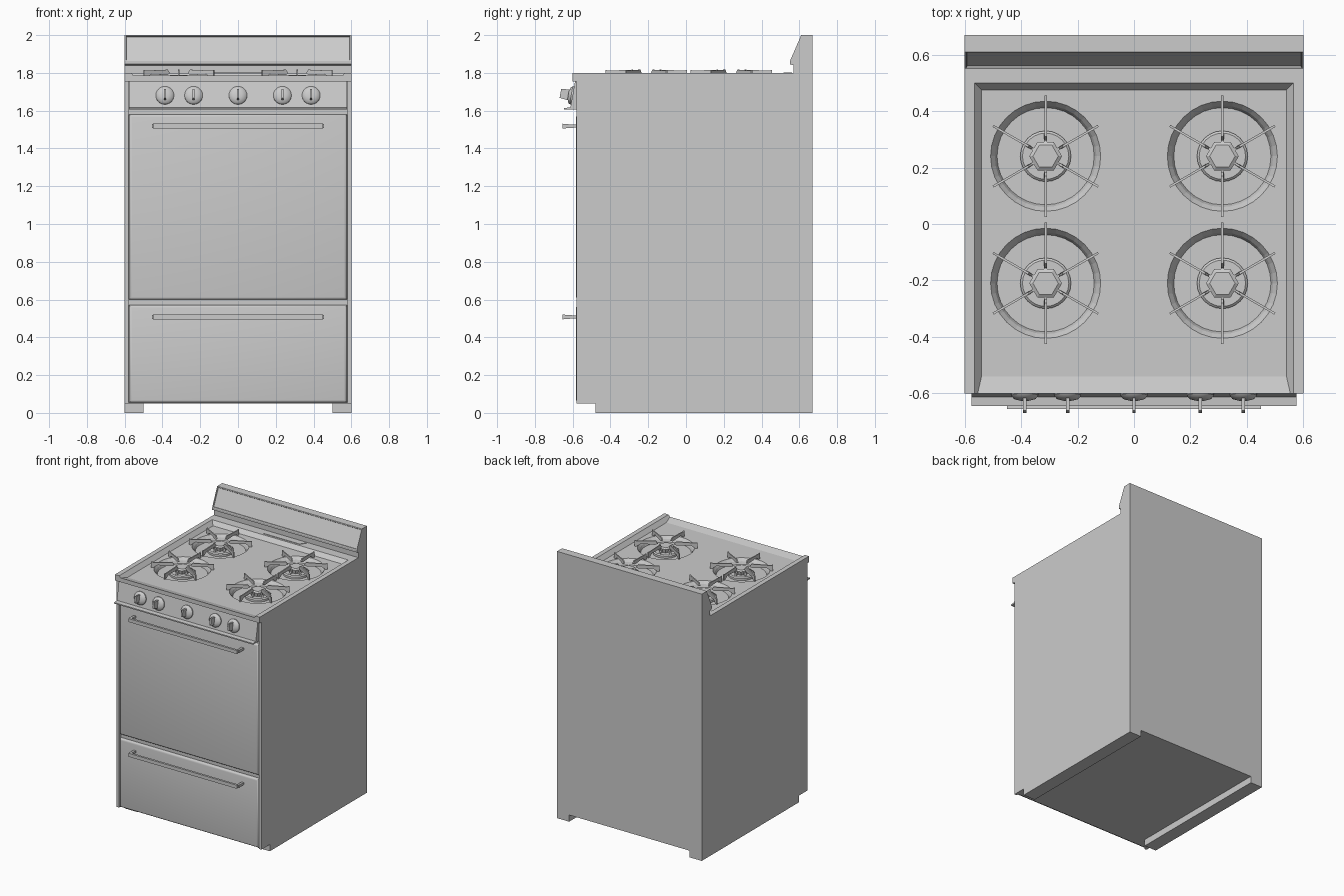
import bpy, bmesh, math
from mathutils import Matrix, Vector

if "Cube" in bpy.data.objects:
    bpy.data.objects.remove(bpy.data.objects["Cube"])

enamel = bpy.data.materials.new("grey enamel")
enamel.diffuse_color = (0.6, 0.6, 0.6, 1)
enamel.use_nodes = True
enamel.node_tree.nodes["Principled BSDF"].inputs["Base Color"].default_value = enamel.diffuse_color


def finish(name, bm, smooth=False):
    bmesh.ops.recalc_face_normals(bm, faces=bm.faces)
    me = bpy.data.meshes.new(name)
    bm.to_mesh(me)
    bm.free()
    me.materials.append(enamel)
    ob = bpy.data.objects.new(name, me)
    bpy.context.collection.objects.link(ob)
    if smooth:
        bpy.ops.object.select_all(action='DESELECT')
        ob.select_set(True)
        bpy.context.view_layer.objects.active = ob
        bpy.ops.object.shade_smooth_by_angle(angle=math.radians(35))
    return ob


def add_box(bm, x0, x1, y0, y1, z0, z1):
    m = Matrix.Translation(((x0 + x1) / 2, (y0 + y1) / 2, (z0 + z1) / 2))
    m = m @ Matrix.Diagonal((x1 - x0, y1 - y0, z1 - z0, 1))
    return bmesh.ops.create_cube(bm, size=1, matrix=m)["verts"]


def add_prism(bm, pts, half, matrix=Matrix()):
    """Extrude a (y, z) outline along x from -half to half."""
    a = [bm.verts.new(matrix @ Vector((-half, y, z))) for y, z in pts]
    b = [bm.verts.new(matrix @ Vector((half, y, z))) for y, z in pts]
    bm.faces.new(a)
    bm.faces.new(b[::-1])
    n = len(pts)
    return [bm.faces.new((a[i], b[i], b[(i + 1) % n], a[(i + 1) % n])) for i in range(n)]


def add_frustum(bm, low, high):
    """Box between two rectangles (x, y0, y1, z)."""
    rings = [[bm.verts.new(p) for p in ((-x, a, z), (x, a, z), (x, b, z), (-x, b, z))]
             for x, a, b, z in (low, high)]
    lo, hi = rings
    bm.faces.new(lo)
    bm.faces.new(hi)
    for i in range(4):
        j = (i + 1) % 4
        bm.faces.new((lo[i], lo[j], hi[j], hi[i]))


def add_lathe(bm, profile, sides, matrix):
    """Closed stack of rings (radius, z) around z."""
    rings = []
    for r, z in profile:
        rings.append([bm.verts.new(matrix @ Vector((r * math.cos(t), r * math.sin(t), z)))
                      for t in (2 * math.pi * k / sides for k in range(sides))])
    for lo, hi in zip(rings, rings[1:]):
        for i in range(sides):
            j = (i + 1) % sides
            bm.faces.new((lo[i], lo[j], hi[j], hi[i]))
    bm.faces.new(rings[0])
    bm.faces.new(rings[-1])


def cut(target, cutter):
    mod = target.modifiers.new("cut", 'BOOLEAN')
    mod.operation = 'DIFFERENCE'
    mod.solver = 'EXACT'
    mod.object = cutter
    bpy.context.view_layer.objects.active = target
    bpy.ops.object.modifier_apply(modifier=mod.name)
    bpy.data.objects.remove(cutter)


BURNERS = [(x, y) for x in (-0.313, 0.313) for y in (-0.21, 0.24)]

# Main body with top lip and sloped backguard
bm = bmesh.new()
outline = [(-0.56, 0.05), (-0.56, 1.755), (-0.6, 1.755), (-0.6, 1.8), (0.57, 1.8), (0.57, 1.84),
           (0.55, 1.846), (0.55, 1.862), (0.61, 2.0), (0.67, 2.0), (0.67, 0.05)]
sides = add_prism(bm, outline, 0.6)
bmesh.ops.recalc_face_normals(bm, faces=bm.faces)
bmesh.ops.inset_region(bm, faces=[sides[7]], thickness=0.009, depth=0)
bmesh.ops.inset_region(bm, faces=[sides[7]], thickness=0.003, depth=-0.006)
body = finish("body", bm)

# Sunken cooktop and burner bowls
bm = bmesh.new()
add_frustum(bm, (0.54, -0.54, 0.475, 1.77), (0.57, -0.672, 0.505, 1.806))
cut(body, finish("cooktop_cutter", bm))
bm = bmesh.new()
for x, y in BURNERS:
    add_lathe(bm, [(0.172, 1.73), (0.18, 1.75), (0.195, 1.77), (0.195, 1.78)], 32,
              Matrix.Translation((x, y, 0)))
cut(body, finish("bowl_cutter", bm))

# Vent plate in front of the backguard
bm = bmesh.new()
f = bm.faces.new([bm.verts.new(p) for p in ((-0.15, 0.515, 1.8), (0.15, 0.515, 1.8),
                                            (0.18, 0.56, 1.8), (-0.18, 0.56, 1.8))])
ext = bmesh.ops.extrude_face_region(bm, geom=[f])["geom"]
bmesh.ops.translate(bm, vec=(0, 0, 0.003), verts=[v for v in ext if isinstance(v, bmesh.types.BMVert)])
finish("vent_plate", bm)

# Base runners and front side flanges
for s, side in ((-1, "left"), (1, "right")):
    bm = bmesh.new()
    add_box(bm, *sorted((s * 0.5, s * 0.6)), -0.48, 0.67, 0, 0.05)
    finish(side + "_base_runner", bm)
    bm = bmesh.new()
    add_box(bm, *sorted((s * 0.58, s * 0.6)), -0.58, -0.56, 0.05, 1.755)
    finish(side + "_front_flange", bm)

# Oven door and drawer fronts with rounded edges, each with a handle
for name, z0, z1, hz in (("oven_door", 0.6, 1.58, 1.518), ("drawer_front", 0.055, 0.57, 0.508)):
    bm = bmesh.new()
    add_box(bm, -0.576, 0.576, -0.582, -0.555, z0, z1)
    edges = [e for e in bm.edges if all(v.co.y < -0.57 for v in e.verts)]
    bmesh.ops.bevel(bm, geom=edges, offset=0.014, segments=3, profile=0.5, affect='EDGES')
    finish(name, bm, True)

    bm = bmesh.new()
    add_prism(bm, [(-0.655, hz - 0.013), (-0.655, hz + 0.013), (-0.635, hz + 0.011),
                   (-0.635, hz - 0.011)], 0.45)
    for s in (-1, 1):
        vs = add_box(bm, *sorted((s * 0.438, s * 0.456)), -0.637, -0.575, hz - 0.011, hz + 0.011)
        for v in vs:
            if v.co.y > -0.6:
                v.co.z = hz + (v.co.z - hz) * 0.65
    finish(name + "_handle", bm)

# Sloped control panel with bottom ledge
bm = bmesh.new()
add_prism(bm, [(-0.555, 1.757), (-0.587, 1.757), (-0.612, 1.617), (-0.645, 1.614),
               (-0.645, 1.605), (-0.555, 1.605)], 0.576)
finish("control_panel", bm)

# Knobs: round skirt and a thin grip blade
tilt = Matrix.Rotation(math.radians(80), 4, 'X')
for i, x in enumerate((-0.387, -0.235, 0, 0.235, 0.387)):
    m = Matrix.Translation((x, -0.600, 1.68)) @ tilt
    bm = bmesh.new()
    add_lathe(bm, [(0.048, -0.005), (0.048, 0.008), (0.04, 0.018), (0.02, 0.024)], 24, m)
    add_prism(bm, [(-0.03, 0.01), (0.03, 0.01), (0.024, 0.066), (-0.024, 0.066)], 0.006, m)
    finish("knob_%d" % (i + 1), bm, True)

# Burners and six-armed grates
arm = [(0.055, 1.797), (0.07, 1.817), (0.195, 1.812), (0.215, 1.815), (0.215, 1.772),
       (0.2, 1.772), (0.17, 1.793), (0.075, 1.788)]
for i, (x, y) in enumerate(BURNERS):
    centre = Matrix.Translation((x, y, 0))
    bm = bmesh.new()
    add_lathe(bm, [(0.09, 1.725), (0.09, 1.745), (0.082, 1.752), (0.062, 1.752)], 24, centre)
    add_lathe(bm, [(0.05, 1.745), (0.058, 1.78), (0.045, 1.788)], 6, centre)
    for k in range(6):
        turn = centre @ Matrix.Rotation(math.radians(60 * k), 4, 'Z')
        add_prism(bm, [(0.03, 1.74), (0.085, 1.745), (0.06, 1.775), (0.03, 1.78)], 0.005, turn)
    finish("burner_%d" % (i + 1), bm)
    bm = bmesh.new()
    for k in range(6):
        add_prism(bm, arm, 0.004, centre @ Matrix.Rotation(math.radians(60 * k), 4, 'Z'))
    finish("grate_%d" % (i + 1), bm)
